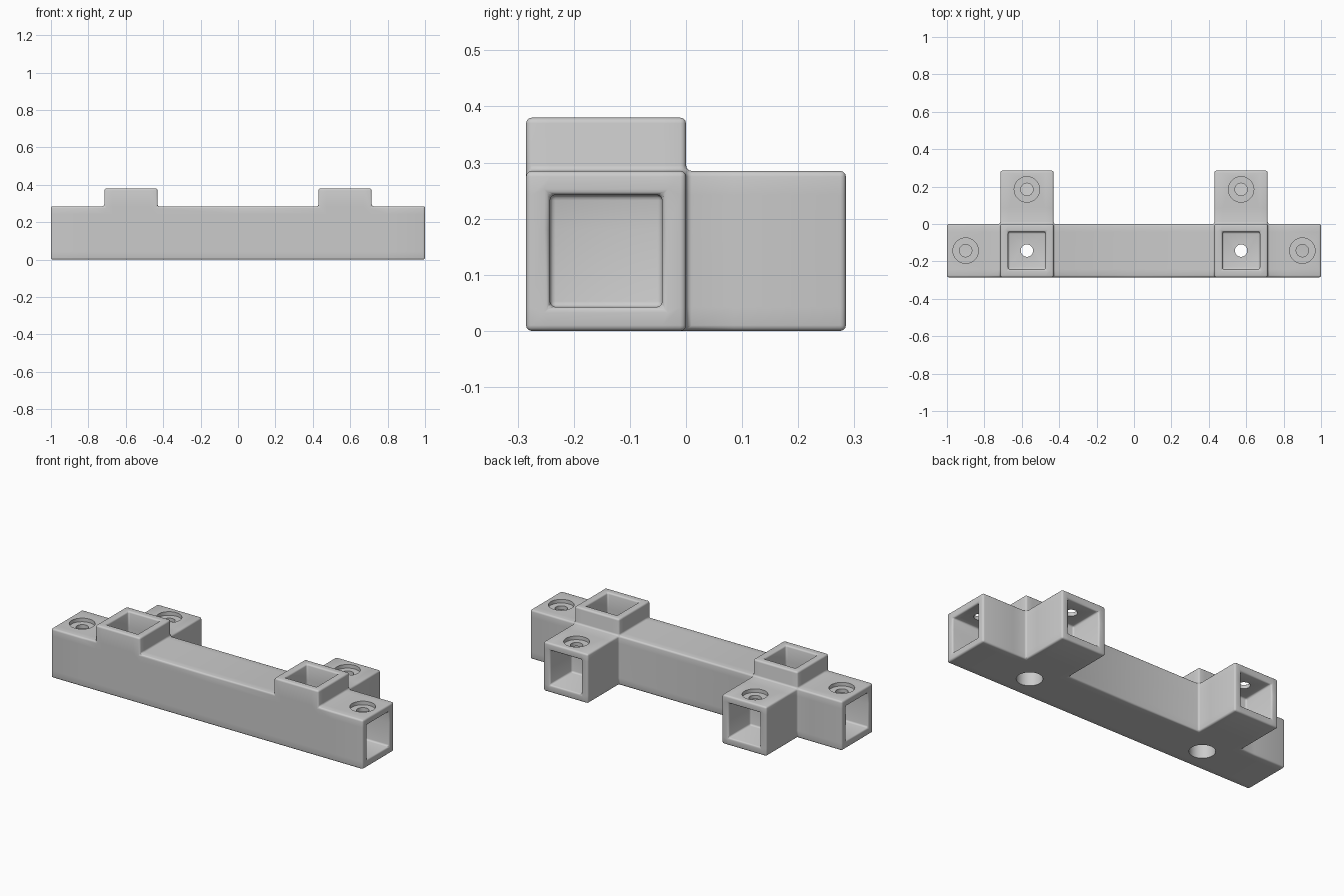
import bpy
import bmesh
from math import radians
from mathutils import Matrix

if "Cube" in bpy.data.objects:
    bpy.data.objects.remove(bpy.data.objects["Cube"], do_unlink=True)

S = 0.285          # outer size of the square tube
W = 0.0425         # wall thickness
D = 0.2            # pocket depth
N0, N1 = 0.43, 0.715   # x range of each joint
MID = (N0 + N1) / 2
TOP = 0.38

mat = bpy.data.materials.new("plain grey")
mat.use_nodes = True
grey = (0.6, 0.6, 0.6, 1)
mat.diffuse_color = grey
mat.node_tree.nodes["Principled BSDF"].inputs["Base Color"].default_value = grey

# Boxes as (x0, x1, y0, y1, z0, z1); x is mirrored
solids = [(0, 1, -S, 0, 0, S),             # long bar
          (N0, N1, 0, S, 0, S),            # rear arm
          (N0, N1, -S, 0, 0, TOP)]         # upright stub
pockets = [(1 - D, 1, W - S, -W, W, S - W),
           (N0 + W, N1 - W, S - D, S, W, S - W),
           (N0 + W, N1 - W, W - S, -W, TOP - D, TOP)]


def inside(p, boxes):
    p = (abs(p[0]), p[1], p[2])
    return any(all(b[2 * i] < p[i] < b[2 * i + 1] for i in range(3)) for b in boxes)


# Cell grid spanning every box edge
cuts = []
for axis in range(3):
    vals = {round(b[2 * axis + k], 5) for b in solids + pockets for k in (0, 1)}
    if axis == 0:
        vals |= {-v for v in vals}
    cuts.append(sorted(vals))


def filled(c):
    if any(c[i] < 0 or c[i] >= len(cuts[i]) - 1 for i in range(3)):
        return False
    p = [(cuts[i][c[i]] + cuts[i][c[i] + 1]) / 2 for i in range(3)]
    return inside(p, solids) and not inside(p, pockets)


bm = bmesh.new()
verts = {}


def vert(key):
    if key not in verts:
        verts[key] = bm.verts.new([cuts[i][key[i]] for i in range(3)])
    return verts[key]


nx, ny, nz = (len(c) - 1 for c in cuts)
for c in [(i, j, k) for i in range(nx) for j in range(ny) for k in range(nz)]:
    if not filled(c):
        continue
    for axis in range(3):
        for side in (0, 1):
            n = list(c)
            n[axis] += 2 * side - 1
            if filled(n):
                continue
            ring = []
            for u, v in ((0, 0), (1, 0), (1, 1), (0, 1)):
                k = list(c)
                k[axis] += side
                k[(axis + 1) % 3] += u
                k[(axis + 2) % 3] += v
                ring.append(vert(tuple(k)))
            bm.faces.new(ring if side else ring[::-1])
bmesh.ops.dissolve_limit(bm, angle_limit=radians(2), verts=bm.verts[:], edges=bm.edges[:])
bmesh.ops.recalc_face_normals(bm, faces=bm.faces[:])

mesh = bpy.data.meshes.new("bracket_body")
bm.to_mesh(mesh)
bm.free()
mesh.materials.append(mat)
body = bpy.data.objects.new("bracket_body", mesh)
bpy.context.collection.objects.link(body)

# Small rounding on outer edges, inner corners and pocket rims
bev = body.modifiers.new("rounding", "BEVEL")
bev.width = 0.01
bev.segments = 3
bev.limit_method = "ANGLE"
bev.angle_limit = radians(40)


def drill(name, x, y, r, z0, z1):
    b = bmesh.new()
    bmesh.ops.create_cone(b, cap_ends=True, segments=48, radius1=r, radius2=r, depth=z1 - z0,
                          matrix=Matrix.Translation((x, y, (z0 + z1) / 2)))
    m = bpy.data.meshes.new(name)
    b.to_mesh(m)
    b.free()
    m.materials.append(mat)
    ob = bpy.data.objects.new(name, m)
    bpy.context.collection.objects.link(ob)
    ob.hide_render = True
    mod = body.modifiers.new(name, "BOOLEAN")
    mod.operation = "DIFFERENCE"
    mod.solver = "EXACT"
    mod.object = ob
    return ob


# Countersunk screw holes in the tube tops, and under each stub
cutters = []
for s in (-1, 1):
    for x, y in ((0.9, -S / 2), (MID, S - 0.1)):
        cutters.append(drill("screw_head_cutter", s * x, y, 0.068, S - 0.021, S + 0.05))
        cutters.append(drill("screw_shaft_cutter", s * x, y, 0.033, S - 0.1, S + 0.03))
    cutters.append(drill("base_head_cutter", s * MID, -S / 2, 0.068, -0.05, TOP - D - W))
    cutters.append(drill("base_shaft_cutter", s * MID, -S / 2, 0.033, 0.06, 0.25))

# Apply the cuts and remove the helpers
bpy.context.view_layer.objects.active = body
body.select_set(True)
for m in list(body.modifiers):
    bpy.ops.object.modifier_apply(modifier=m.name)
for c in cutters:
    bpy.data.objects.remove(c, do_unlink=True)
bpy.ops.object.shade_smooth_by_angle(angle=radians(35))
